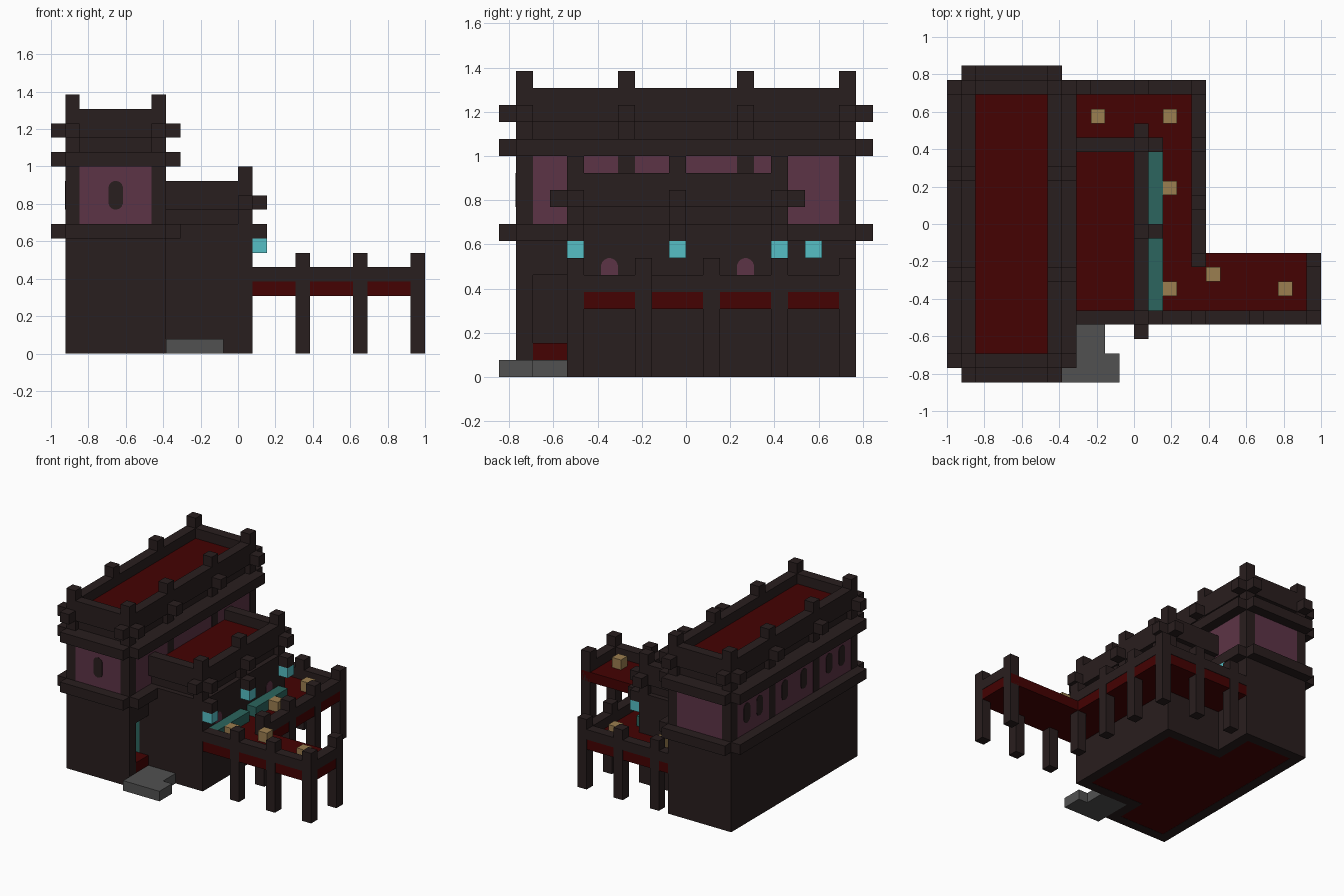
import bpy
import bmesh
import math
from mathutils import Matrix, Vector

UNIT = 1 / 13  # one building block
default_cube = bpy.data.objects.get("Cube")
if default_cube:
    bpy.data.objects.remove(default_cube, do_unlink=True)


def make_material(name, red, green, blue):
    material = bpy.data.materials.new(name)
    material.use_nodes = True
    colour = (red, green, blue, 1)
    material.diffuse_color = colour
    material.node_tree.nodes["Principled BSDF"].inputs["Base Color"].default_value = colour
    return material


DARK = make_material("dark brown", .022, .013, .013)
RED = make_material("deep red", .058, .0005, .0005)
PINK = make_material("dusty pink", .108, .034, .061)
TEAL = make_material("muted teal", .025, .13, .112)
CYAN = make_material("bright cyan", .092, .52, .56)
TAN = make_material("tan wood", .33, .21, .08)
GREY = make_material("stone grey", .083, .083, .083)


def finish(name, material, bm):
    mesh = bpy.data.meshes.new(name)
    bm.to_mesh(mesh)
    bm.free()
    mesh.materials.append(material)
    obj = bpy.data.objects.new(name, mesh)
    bpy.context.collection.objects.link(obj)
    return obj


def part(name, material, *boxes):
    """Join boxes given as (x range, y range, z range) in block units."""
    bm = bmesh.new()
    for spans in boxes:
        centre = Vector([(low + high) / 2 for low, high in spans])
        size = [high - low for low, high in spans]
        matrix = Matrix.Translation(centre * UNIT) @ Matrix.Diagonal([s * UNIT for s in size] + [1])
        bmesh.ops.create_cube(bm, size=1, matrix=matrix)
    return finish(name, material, bm)


def cell(start):
    return (start, start + 1)


def ring(xs, ys, zs):
    """Four walls, one block thick, around a rectangle."""
    (left, right), (front, back) = xs, ys
    return [(cell(left), ys, zs), (cell(right - 1), ys, zs),
            (xs, cell(front), zs), (xs, cell(back - 1), zs)]


def window(name, material, centre, angle):
    """Thin plate with rounded ends, two blocks high, turned about z."""
    bm = bmesh.new()
    outline = []
    for step in range(16):
        turn = math.tau * (step + .5) / 16
        rise = math.copysign(.5, math.sin(turn)) + math.sin(turn) / 2
        outline.append(bm.verts.new((math.cos(turn) / 2, -.02, rise)))
    face = bm.faces.new(outline)
    extruded = bmesh.ops.extrude_face_region(bm, geom=[face])["geom"]
    moved = [v for v in extruded if isinstance(v, bmesh.types.BMVert)]
    bmesh.ops.translate(bm, verts=moved, vec=(0, .1, 0))
    bmesh.ops.recalc_face_normals(bm, faces=bm.faces)
    bm.transform(Matrix.Scale(UNIT, 4) @ Matrix.Translation(centre) @ Matrix.Rotation(angle, 4, "Z"))
    return finish(name, material, bm)


# Main hall: lower walls with a doorway on the right side
hall_x, hall_y = (-12, -5), (-10, 10)
wing_x, wing_y = (-5, 1), (-7, 6)
low = (0, 8)
right_wall = cell(-6)
part("hall_lower_walls", DARK,
     (cell(-12), hall_y, low), (hall_x, cell(-10), low), (hall_x, cell(9), low),
     (right_wall, cell(-7), low), (right_wall, (5, 9), low), (right_wall, (-6, 5), (2, 8)),
     (right_wall, (-9, -7), (6, 8)), (right_wall, (-9, -7), cell(0)))
floor_depth = (.02, 2)
part("ground_floor", RED, ((-11, -6), (-9, 9), floor_depth), ((-6, 0), (-6, 5), floor_depth),
     ((-6, -5.02), (-9, -7), cell(1)))
part("open_door", TEAL, ((-8, -6), (-7, -6.9), (2, 6)))

# Ledges with notched corners
for name, level in (("lower_ledge", 8), ("upper_ledge", 13)):
    part(name, DARK, ((-13, -4), hall_y, cell(level)), (hall_x, (-11, 11), cell(level)))

# Upper storey: pink walls between dark pillars
inset = .02
part("upper_storey_walls", PINK,
     ((-12 + inset, -5 - inset), (-10 + inset, 10 - inset), (9, 13)))
post_rows = (-10, -4, 3, 9)
pillars, posts, knobs = [], [], []
for column, outward in ((-12, -13), (-6, -5)):
    for row in post_rows:
        pillars.append((cell(column), cell(row), (9, 13)))
        posts.append((cell(column), cell(row), (14, 18)))
        knobs.append((cell(outward), cell(row), cell(15)))
    for outer_row in (-11, 10):
        knobs.append((cell(column), cell(outer_row), cell(15)))
part("upper_storey_pillars", DARK, *pillars)
recess = .5
part("hall_recessed_band", DARK,
     *ring((-12 + recess, -5 - recess), (-10 + recess, 10 - recess), cell(14)))
part("hall_parapet", DARK, *ring(hall_x, hall_y, (15, 17)))
part("hall_roof_posts", DARK, *posts)
part("hall_post_knobs", DARK, *knobs)
part("hall_roof", RED, ((-11, -6), (-9, 9), cell(15)))

# Upper storey windows
window("front_window", DARK, (-8.5, -10, 11), 0)
for side in (-1, 1):
    for row in (1.5, 5.5, 7.5):
        window("left_window", DARK, (-12, side * row, 11), -math.pi / 2)

# Side wing with its own parapet and roof, open towards the hall
part("wing_walls", DARK, *ring(wing_x, wing_y, (0, 9))[1:])
part("wing_recessed_band", DARK,
     *ring((-5, 1 - recess), (-7 + recess, 6 - recess), cell(9))[1:])
part("wing_parapet", DARK, *ring(wing_x, wing_y, (10, 12))[1:])
part("wing_roof", RED, ((-5, 0), (-6, 5), cell(10)))
wing_rows = (-7, -1, 5)
part("wing_roof_posts", DARK, *[(cell(0), cell(row), (9, 13)) for row in wing_rows])
wing_knobs = [(cell(0), cell(row), cell(10)) for row in (-8, 6)]
for level in (8, 10):
    wing_knobs += [(cell(1), cell(row), cell(level)) for row in wing_rows]
part("wing_post_knobs", DARK, *wing_knobs)
for row in (-4.5, 3.5):
    window("wing_window", PINK, (1, row, 6), math.pi / 2)

# Hanging lanterns
for row in wing_rows:
    part("wing_lantern", CYAN, (cell(1), cell(row), cell(7)))
part("hall_lantern", CYAN, (cell(-5), cell(7), cell(7)))

# Raised terrace wrapping the wing, with an arm to the right
edge = .04
deck = cell(4)
part("terrace_floor", RED,
     ((1, 5 - edge), (-7 + edge, 10 - edge), deck),
     ((-5, 1), (6, 10 - edge), deck),
     ((5 - edge, 13 - edge), (-7 + edge, -2), deck))
rail = cell(5)
part("terrace_parapet", DARK,
     ((1, 13), cell(-7), rail), (cell(12), (-7, -2), rail),
     (cell(4), (-3, 10), rail), ((-5, 5), cell(9), rail))
leg_spots = [(column, -7) for column in (4, 8, 12)] + [(12, -3)]
leg_spots += [(4, row) for row in (-3, 1, 5, 9)] + [(0, 9), (-4, 9)]
part("terrace_legs", DARK, *[(cell(x), cell(y), (0, 7)) for x, y in leg_spots])

# Terrace furniture
part("terrace_benches", TEAL, (cell(1), (-6, -1), rail), (cell(1), (0, 5), rail))
for x, y in ((-3, 7), (2, 7), (2, 2), (5, -4), (2, -5), (10, -5)):
    part("stool", TAN, (cell(x), cell(y), rail))

# Entrance steps
part("entrance_steps", GREY, ((-5, -2), (-9, -7), cell(0)), ((-5, -1), (-11, -9), cell(0)))
